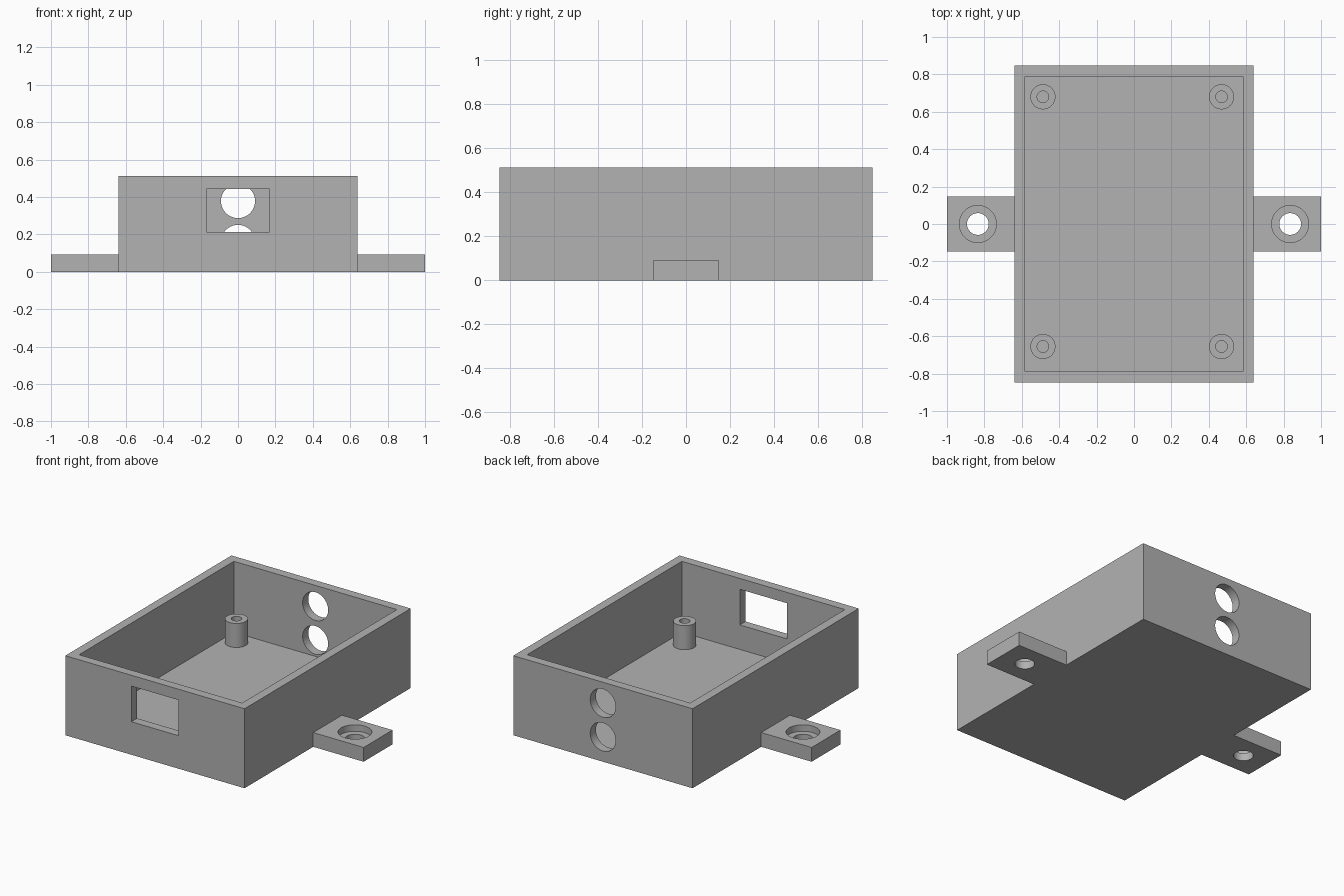
import bpy
import math

if "Cube" in bpy.data.objects:
    bpy.data.objects.remove(bpy.data.objects["Cube"], do_unlink=True)

W, D, H = 0.64, 0.847, 0.513     # half width, half depth, height of the case
WALL, FLOOR = 0.058, 0.055
TAB_TOP, POST_TOP = 0.092, 0.21

grey = bpy.data.materials.new("plain grey")
grey.use_nodes = True
colour = (0.448, 0.448, 0.448, 1)
grey.diffuse_color = colour
grey.node_tree.nodes["Principled BSDF"].inputs["Base Color"].default_value = colour


def box(name, x, y, z0, z1, cy=0):
    """Box with half sizes x and y, spanning z0 to z1."""
    bpy.ops.mesh.primitive_cube_add(size=2, location=(0, cy, (z0 + z1) / 2))
    ob = bpy.context.object
    ob.name = name
    ob.scale = (x, y, (z1 - z0) / 2)
    bpy.ops.object.transform_apply(location=True, rotation=True, scale=True)
    ob.data.materials.append(grey)
    return ob


def cylinder(name, radius, depth, centre, tilt=0):
    bpy.ops.mesh.primitive_cylinder_add(vertices=48, radius=radius, depth=depth,
                                        location=centre, rotation=(tilt, 0, 0))
    ob = bpy.context.object
    ob.name = name
    bpy.ops.object.transform_apply(location=True, rotation=True, scale=True)
    ob.data.materials.append(grey)
    return ob


def upright(name, radius, x, y, z0, z1):
    return cylinder(name, radius, z1 - z0, (x, y, (z0 + z1) / 2))


def combine(target, tool, operation):
    """Apply one boolean and remove the tool."""
    mod = target.modifiers.new("cut", "BOOLEAN")
    mod.operation, mod.solver, mod.object = operation, "EXACT", tool
    bpy.context.view_layer.objects.active = target
    bpy.ops.object.modifier_apply(modifier=mod.name)
    bpy.data.objects.remove(tool, do_unlink=True)


# Solid block joined to the bar that forms both mounting tabs, then hollowed
case = box("enclosure", W, D, 0, H)
combine(case, box("tab_bar", 1, 0.147, 0, TAB_TOP), "UNION")
combine(case, box("cavity", W - WALL, D - WALL, FLOOR, H + 0.2), "DIFFERENCE")

# Connector window in the front wall
combine(case, box("window", 0.168, 0.1, 0.213, 0.443, cy=-D), "DIFFERENCE")

# Two cable holes in the back wall
for z in (0.378, 0.16):
    combine(case, cylinder("cable_hole", 0.091, 0.2, (0, D, z), math.pi / 2), "DIFFERENCE")

# Counterbored screw holes in the tabs
for x in (-0.835, 0.835):
    combine(case, upright("screw_hole", 0.058, x, 0, -0.1, 0.2), "DIFFERENCE")
    combine(case, upright("counterbore", 0.099, x, 0, TAB_TOP - 0.042, 0.2), "DIFFERENCE")

# Hollow standoff posts
for x in (-0.487, 0.468):
    for y in (-0.655, 0.68):
        combine(case, upright("post", 0.067, x, y, FLOOR - 0.02, POST_TOP), "UNION")
        combine(case, upright("post_bore", 0.031, x, y, FLOOR, POST_TOP + 0.1), "DIFFERENCE")

# Smooth the round walls, keep the corners crisp
bpy.ops.object.select_all(action="DESELECT")
case.select_set(True)
bpy.context.view_layer.objects.active = case
bpy.ops.object.shade_smooth_by_angle(angle=math.radians(30))
